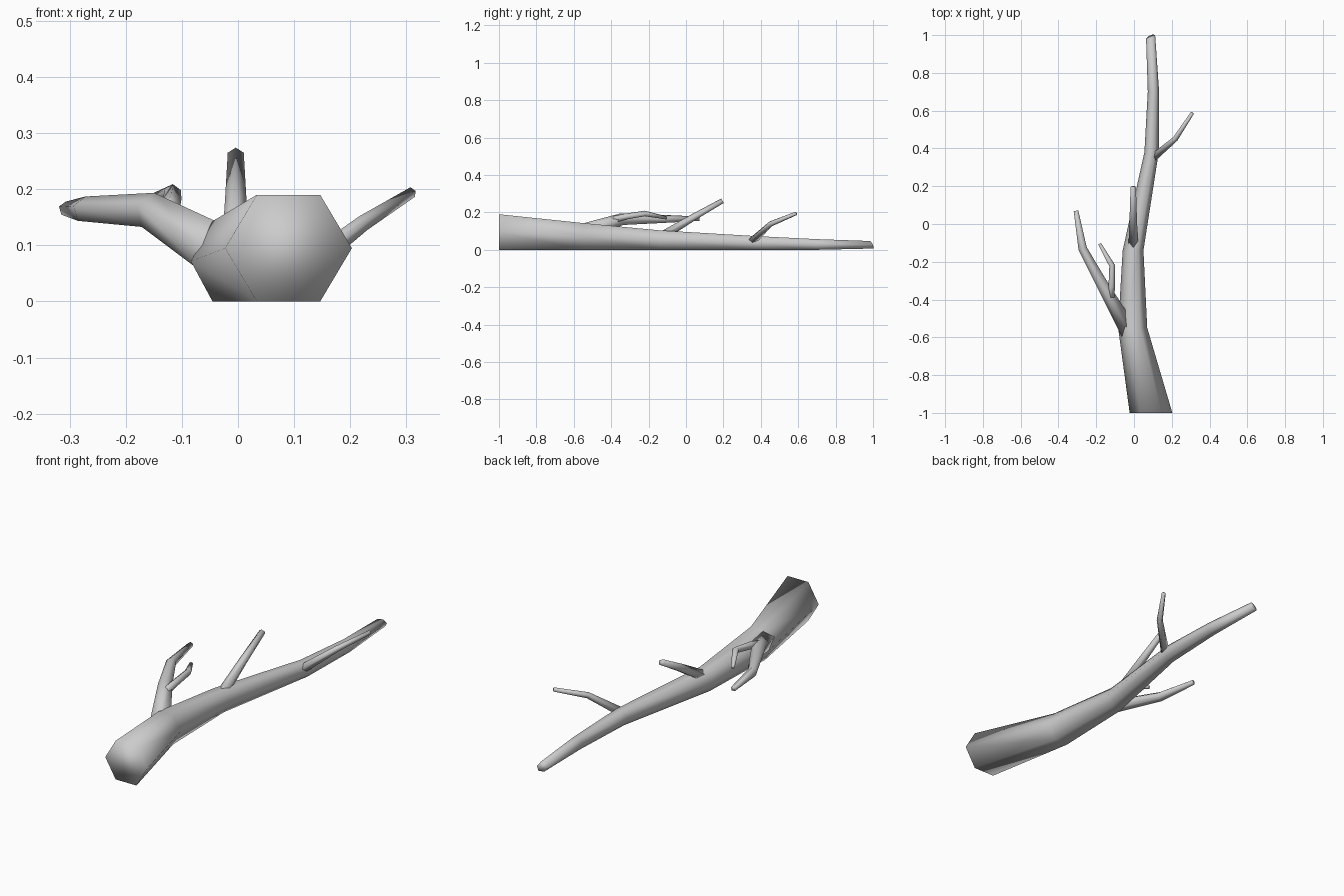
import bpy
import math
from mathutils import Vector

cube = bpy.data.objects.get("Cube")
if cube:
    bpy.data.objects.remove(cube, do_unlink=True)

wood = bpy.data.materials.new("grey wood")
wood.use_nodes = True
GREY = (0.6, 0.6, 0.6, 1)
wood.diffuse_color = GREY
wood.node_tree.nodes["Principled BSDF"].inputs["Base Color"].default_value = GREY


def loft(name, rings):
    """Skin equal-sized rings into a closed, smooth-shaded tube."""
    n = len(rings[0])
    verts = [p for ring in rings for p in ring]
    faces = [list(range(n))[::-1], list(range(len(verts) - n, len(verts)))]
    for k in range(len(rings) - 1):
        a, b = k * n, (k + 1) * n
        for i in range(n):
            j = (i + 1) % n
            faces.append([a + i, a + j, b + j, b + i])
    mesh = bpy.data.meshes.new(name)
    mesh.from_pydata(verts, [], faces)
    mesh.materials.append(wood)
    mesh.polygons.foreach_set("use_smooth", [True] * len(mesh.polygons))
    mesh.update()
    obj = bpy.data.objects.new(name, mesh)
    bpy.context.collection.objects.link(obj)
    return obj


def ring(centre, across, up, sides, phase):
    """Polygon around a centre, in the plane of two half-axes."""
    angles = [phase - 2 * math.pi * i / sides for i in range(sides)]
    return [centre + across * math.cos(a) + up * math.sin(a) for a in angles]


def branch(name, path, sides=5):
    """Tapered limb through (x, y, z, radius) points, one corner upward."""
    pts = [Vector(p[:3]) for p in path]
    rings = []
    for i, p in enumerate(pts):
        before, after = pts[max(i - 1, 0)], pts[min(i + 1, len(pts) - 1)]
        along = (after - before).normalized()
        across = along.cross(Vector((0, 0, 1))).normalized()
        up = across.cross(along)
        r = path[i][3]
        rings.append(ring(p, across * r, up * r, sides, math.pi / 2))
    return loft(name, rings)


# Trunk: six-sided, flat on the ground (x, y, half width, height, base, skew)
trunk = [
    (0.09, -1.0, 0.113, 0.19, 0, 0),
    (-0.007, -0.55, 0.077, 0.143, 0, 0),
    (-0.005, -0.14, 0.055, 0.104, 0, 0),
    (0.093, 0.38, 0.038, 0.073, 0, 0),
    (0.103, 0.7, 0.030, 0.057, 0, 0),
    (0.088, 0.99, 0.024, 0.04, 0.007, 0.01),
]
rings = []
for x, y, half, height, base, skew in trunk:
    rings.append(ring(Vector((x, y, base + height / 2)), Vector((half, skew, 0)),
                      Vector((0, -skew, height / 2 / math.sin(math.pi / 3))), 6, 0))
loft("trunk", rings)

# Side limbs
branch("right_branch", [(-0.025, -0.57, 0.085, 0.05), (-0.152, -0.35, 0.16, 0.034),
                        (-0.272, -0.13, 0.163, 0.024), (-0.307, 0.07, 0.165, 0.013)])
branch("right_twig", [(-0.125, -0.40, 0.155, 0.022), (-0.118, -0.33, 0.175, 0.018),
                      (-0.116, -0.22, 0.193, 0.016), (-0.182, -0.105, 0.17, 0.009)])
branch("upper_branch", [(-0.004, -0.12, 0.075, 0.027), (-0.004, 0.05, 0.178, 0.02),
                        (-0.004, 0.196, 0.261, 0.015)])
branch("left_branch", [(0.10, 0.35, 0.045, 0.022), (0.22, 0.452, 0.138, 0.015),
                       (0.309, 0.588, 0.194, 0.01)])
